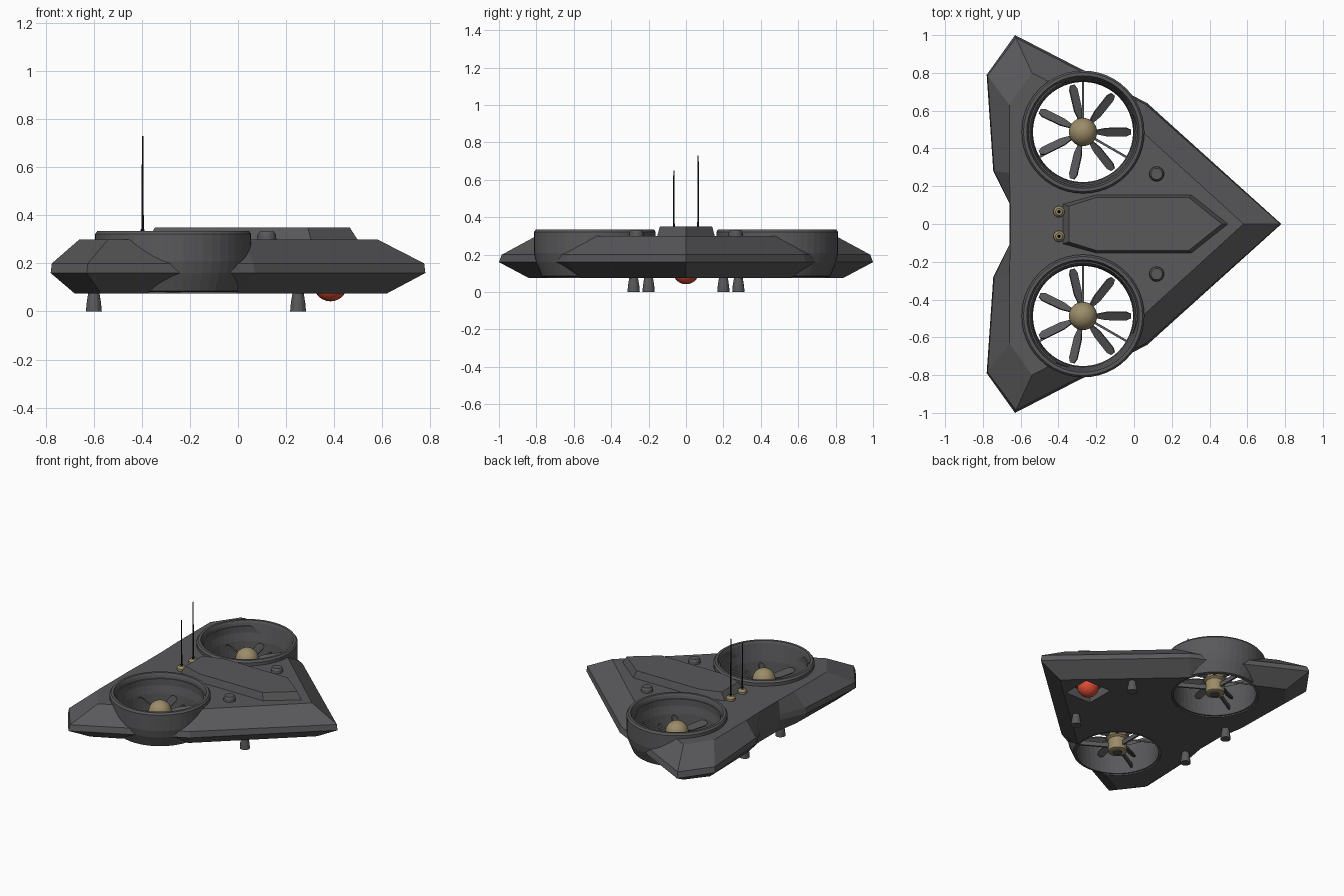
import bpy, bmesh
from math import cos, sin, pi, radians
from mathutils import Matrix

cube = bpy.data.objects.get("Cube")
if cube:
    bpy.data.objects.remove(cube, do_unlink=True)


def material(name, color, rough=0.6):
    m = bpy.data.materials.new(name)
    m.use_nodes = True
    m.diffuse_color = (*color, 1)
    bsdf = m.node_tree.nodes["Principled BSDF"]
    bsdf.inputs["Base Color"].default_value = (*color, 1)
    bsdf.inputs["Roughness"].default_value = rough
    return m


GREY = material("hull grey", (0.1, 0.1, 0.105))
TAN = material("hub tan", (0.33, 0.26, 0.14))
RED = material("sensor red", (0.7, 0.07, 0.035))
BLACK = material("antenna black", (0.01, 0.01, 0.012))


def finish(bm, name, mat, smooth=False):
    bmesh.ops.recalc_face_normals(bm, faces=bm.faces)
    me = bpy.data.meshes.new(name)
    bm.to_mesh(me)
    bm.free()
    ob = bpy.data.objects.new(name, me)
    bpy.context.collection.objects.link(ob)
    me.materials.append(mat)
    if smooth:
        bpy.ops.object.select_all(action='DESELECT')
        ob.select_set(True)
        bpy.context.view_layer.objects.active = ob
        bpy.ops.object.shade_smooth_by_angle(angle=radians(35))
    return ob


def loft(name, levels, mat):
    """Stack half outlines (first point on the centreline), mirrored in y."""
    bm = bmesh.new()
    rings = []
    for z, half in levels:
        pts = half + [(x, -y) for x, y in reversed(half[1:])]
        rings.append([bm.verts.new((x, y, z)) for x, y in pts])
    for a, b in zip(rings, rings[1:]):
        for i in range(len(a)):
            j = (i + 1) % len(a)
            bm.faces.new((a[i], a[j], b[j], b[i]))
    bm.faces.new(rings[0])
    bm.faces.new(rings[-1])
    return finish(bm, name, mat)


def lathe(name, profile, centre, mat, segs=24, closed=False, smooth=False):
    """Spin an (r, z) profile around a vertical axis."""
    bm = bmesh.new()
    rings = [[bm.verts.new((centre[0] + r * cos(2 * pi * i / segs),
                            centre[1] + r * sin(2 * pi * i / segs), z))
              for i in range(segs)] for r, z in profile]
    pairs = list(zip(rings, rings[1:]))
    if closed:
        pairs.append((rings[-1], rings[0]))
    for a, b in pairs:
        for i in range(segs):
            j = (i + 1) % segs
            bm.faces.new((a[i], a[j], b[j], b[i]))
    if not closed:
        bm.faces.new(rings[0])
        bm.faces.new(rings[-1])
    return finish(bm, name, mat, smooth)


def box(name, size, centre, mat):
    bm = bmesh.new()
    bmesh.ops.create_cube(bm, size=1, matrix=Matrix.Translation(centre) @ Matrix.Diagonal((*size, 1)))
    return finish(bm, name, mat)


def cut(target, cutter):
    mod = target.modifiers.new("cut", 'BOOLEAN')
    mod.operation = 'DIFFERENCE'
    mod.solver = 'EXACT'
    mod.object = cutter
    bpy.context.view_layer.objects.active = target
    bpy.ops.object.modifier_apply(modifier=mod.name)
    bpy.data.objects.remove(cutter, do_unlink=True)


# Arrowhead hull with a sharp waist
waist = [(.78, 0), (.07, .64), (-.63, 1), (-.78, .79), (-.745, .28), (-.66, .11)]
hull = loft("hull", [
    (.075, [(.62, 0), (0, .56), (-.57, .84), (-.68, .70), (-.67, .27), (-.64, .1)]),
    (.16, waist),
    (.20, [(.775, 0), (.065, .63), (-.625, .985), (-.775, .785), (-.74, .28), (-.66, .11)]),
    (.30, [(.58, 0), (.02, .51), (-.54, .80), (-.66, .63), (-.66, .27), (-.655, .1)]),
], GREY)

# Raised spine panel
loft("spine_panel", [
    (.295, [(.50, 0), (.305, .155), (-.20, .155), (-.38, .105)]),
    (.35, [(.465, 0), (.29, .14), (-.20, .14), (-.345, .095)]),
], GREY)

# Ducted fans
ROTOR_X, ROTOR_Y = -.27, .487
DUCT = [(.265, .08), (.27, .20), (.292, .32), (.298, .335), (.315, .335), (.325, .322),
        (.325, .21), (.315, .16), (.285, .085)]
DOME = [(.075 * cos(a * pi / 16), .2 + .075 * sin(a * pi / 16)) for a in range(8)] + [(.004, .275)]


def fan_blades(name, centre):
    """Seven pitched blades, each with a narrow root and a rounded tip."""
    bm = bmesh.new()
    outline = [(.07, -.011), (.12, -.023), (.23, -.024), (.255, -.012),
               (.255, .012), (.23, .024), (.12, .023), (.07, .011)]
    for k in range(7):
        m = (Matrix.Translation((*centre, .19)) @ Matrix.Rotation(2 * pi * k / 7, 4, 'Z')
             @ Matrix.Rotation(radians(30), 4, 'X'))
        low, high = [[bm.verts.new(m @ Matrix.Translation((x, y, z)).translation)
                      for x, y in outline] for z in (-.005, .005)]
        bm.faces.new(low)
        bm.faces.new(high)
        for i in range(len(low)):
            j = (i + 1) % len(low)
            bm.faces.new((low[i], low[j], high[j], high[i]))
    finish(bm, name, GREY)


for side, s in (("left", 1), ("right", -1)):
    c = (ROTOR_X, s * ROTOR_Y)
    cut(hull, lathe("cutter", [(.28, -.2), (.28, .6)], c, GREY, 48))
    lathe(side + "_duct", DUCT, c, GREY, 48, closed=True)
    lathe(side + "_hub", [(.05, .085), (.06, .09), (.06, .17), (.075, .18)] + DOME, c, TAN, 24, smooth=True)
    lathe(side + "_hub_cap", [(.03, .079), (.03, .09)], c, GREY, 16)
    fan_blades(side + "_blades", c)
    # Three thin struts hold each hub
    for k in range(3):
        strut = box(f"{side}_strut_{k}", (.225, .012, .03), (.16, 0, 0), GREY)
        strut.location = (*c, .13)
        strut.rotation_euler.z = radians(90 + 120 * k)

    # Deck knob
    lathe(side + "_deck_knob", [(.04, .295), (.038, .32), (.03, .332)], (.12, s * .265), GREY, 16)
    # Landing feet
    for end, x, y in (("front", .25, .28), ("rear", -.6, .2)):
        lathe(f"{end}_{side}_foot", [(.033, 0), (.03, .035), (.022, .085)], (x, s * y), GREY, 12)
    # Antenna with collar
    a = (-.397, s * .065)
    lathe(side + "_antenna_collar", [(.03, .295), (.03, .315), (.018, .33)], a, TAN, 16)
    lathe(side + "_antenna", [(.01, .30), (.008, .34), (.005, .345), (.003, .69 + s * .04)], a, BLACK, 8)

# Square belly recess and sensor ball
cut(hull, box("cutter", (.2, .2, .12), (.385, 0, .08), GREY))
bm = bmesh.new()
bmesh.ops.create_uvsphere(bm, u_segments=24, v_segments=14, radius=.07,
                          matrix=Matrix.Translation((.385, 0, .112)))
finish(bm, "belly_sensor", RED, smooth=True)
